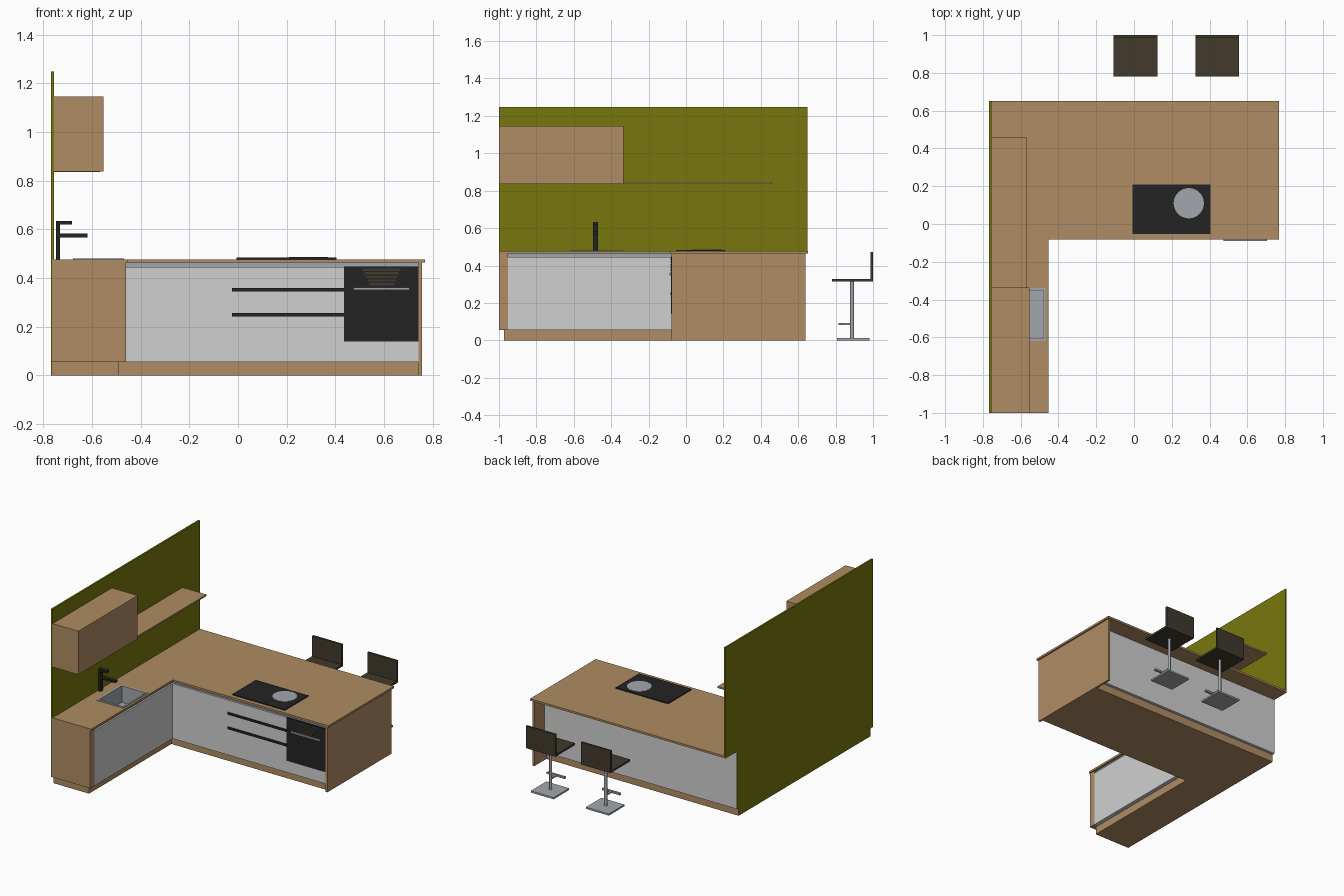
import bpy, bmesh, math

if "Cube" in bpy.data.objects:
    bpy.data.objects.remove(bpy.data.objects["Cube"])


def material(name, r, g, b):
    m = bpy.data.materials.new(name)
    m.diffuse_color = (r, g, b, 1)
    m.use_nodes = True
    m.node_tree.nodes["Principled BSDF"].inputs["Base Color"].default_value = m.diffuse_color
    return m


WOOD = material("wood", 0.43, 0.265, 0.125)
OLIVE = material("olive_wall", 0.19, 0.185, 0.004)
WHITE = material("white_front", 0.63, 0.63, 0.63)
STEEL = material("steel", 0.36, 0.39, 0.42)
BLACK = material("black", 0.017, 0.017, 0.017)
BROWN = material("dark_brown", 0.052, 0.042, 0.025)


def finish(name, bm, mat):
    bmesh.ops.recalc_face_normals(bm, faces=bm.faces[:])
    me = bpy.data.meshes.new(name)
    bm.to_mesh(me)
    bm.free()
    me.materials.append(mat)
    ob = bpy.data.objects.new(name, me)
    bpy.context.scene.collection.objects.link(ob)
    return ob


def prism(name, pts, z0, z1, mat):
    """Vertical extrusion of a plan outline."""
    bm = bmesh.new()
    face = bm.faces.new([bm.verts.new((x, y, z0)) for x, y in pts])
    up = bmesh.ops.extrude_face_region(bm, geom=[face])["geom"]
    bmesh.ops.translate(bm, vec=(0, 0, z1 - z0),
                        verts=[v for v in up if isinstance(v, bmesh.types.BMVert)])
    return finish(name, bm, mat)


def box(name, x0, x1, y0, y1, z0, z1, mat):
    return prism(name, [(x0, y0), (x1, y0), (x1, y1), (x0, y1)], z0, z1, mat)


def ell(name, xr, xi, y0, yi, yb, z0, z1, mat):
    """L-shaped plan: leg along the wall plus peninsula."""
    return prism(name, [(-0.764, y0), (xi, y0), (xi, yi), (xr, yi), (xr, yb), (-0.764, yb)],
                 z0, z1, mat)


# Base units
plinth = ell("plinth", 0.742, -0.488, -0.973, -0.05, 0.505, 0, 0.055, WOOD)
carcass = ell("cabinet_body", 0.742, -0.46, -0.952, -0.075, 0.525, 0.055, 0.445, WHITE)
rail = ell("grip_rail", 0.742, -0.472, -0.952, -0.063, 0.51, 0.445, 0.463, STEEL)
box("back_panel_top", -0.764, 0.742, 0.505, 0.525, 0.445, 0.463, WHITE)
counter = ell("countertop", 0.767, -0.453, -1.0, -0.083, 0.652, 0.463, 0.477, WOOD)
box("peninsula_end_panel", 0.742, 0.756, -0.077, 0.64, 0, 0.463, WOOD)
box("leg_end_panel", -0.764, -0.46, -1.0, -0.952, 0.055, 0.463, WOOD)

# Olive wall, with its narrower part behind the base units
box("wall", -0.767, -0.755, -1.0, 0.65, 0.477, 1.248, OLIVE)
box("wall_edge", -0.767, -0.764, -1.0, 0.65, 0.463, 0.477, OLIVE)
box("wall_lower", -0.767, -0.764, -1.0, 0.525, 0.055, 0.463, OLIVE)
box("wall_foot", -0.767, -0.764, -0.973, 0.505, 0, 0.055, OLIVE)

# Wall cabinet and shelf
box("wall_cabinet", -0.755, -0.553, -1.0, -0.335, 0.837, 1.145, WOOD)
box("shelf", -0.755, -0.567, -0.335, 0.457, 0.835, 0.846, WOOD)

# Sink: opening cut through the worktop, open bowl, rim
SX0, SX1, SY0, SY1 = -0.665, -0.48, -0.605, -0.353
cutter = box("sink_cutter", SX0, SX1, SY0, SY1, 0.36, 0.6, STEEL)
cutter.hide_render = True
cutter.hide_viewport = True
for ob in (counter, rail, carcass):
    mod = ob.modifiers.new("sink_opening", 'BOOLEAN')
    mod.operation = 'DIFFERENCE'
    mod.solver = 'EXACT'
    mod.object = cutter
bowl = box("sink_bowl", SX0 + .001, SX1 - .001, SY0 + .001, SY1 - .001, 0.365, 0.48, STEEL)
bm = bmesh.new()
bm.from_mesh(bowl.data)
bmesh.ops.delete(bm, geom=[f for f in bm.faces if f.normal.z > 0.5], context='FACES_ONLY')
bmesh.ops.reverse_faces(bm, faces=bm.faces[:])
bm.to_mesh(bowl.data)
bm.free()
for i, (x0, x1, y0, y1) in enumerate([
        (SX0 - .013, SX0, SY0 - .015, SY1 + .015), (SX1, SX1 + .012, SY0 - .015, SY1 + .015),
        (SX0, SX1, SY0 - .015, SY0), (SX0, SX1, SY1, SY1 + .015)]):
    box(f"sink_rim_{i}", x0, x1, y0, y1, 0.477, 0.481, STEEL)

# Tap
box("tap_post", -0.747, -0.73, -0.497, -0.471, 0.477, 0.634, BLACK)
box("tap_lever", -0.73, -0.682, -0.497, -0.471, 0.62, 0.634, BLACK)
box("tap_spout", -0.73, -0.617, -0.497, -0.471, 0.567, 0.582, BLACK)


def disc(name, x, y, z0, z1, r, mat, n=40):
    pts = [(x + r * math.cos(2 * math.pi * i / n), y + r * math.sin(2 * math.pi * i / n))
           for i in range(n)]
    return prism(name, pts, z0, z1, mat)


# Hob
box("hob", -0.007, 0.405, -0.053, 0.21, 0.477, 0.484, BLACK)
disc("hob_ring", 0.29, 0.11, 0.484, 0.486, 0.08, STEEL)

# Oven with window view and handle
box("oven_door", 0.435, 0.742, -0.08, -0.07, 0.14, 0.447, BLACK)
box("oven_handle", 0.475, 0.705, -0.089, -0.081, 0.35, 0.362, STEEL)
for i in range(5):
    w = 0.05 + 0.007 * i
    z = 0.37 + 0.015 * i
    box(f"oven_food_{i}", 0.59 - w, 0.59 + w, -0.082, -0.08, z, z + 0.009, BROWN)

# Drawer handles
for i, z in enumerate((0.242, 0.345)):
    box(f"drawer_handle_{i}", -0.025, 0.435, -0.083, -0.075, z, z + 0.015, BLACK)

# Bar stools
for i, x in enumerate((0.008, 0.441)):
    box(f"stool_seat_{i}", x - .116, x + .116, 0.78, 1.0, 0.315, 0.329, BROWN)
    box(f"stool_back_{i}", x - .116, x + .116, 0.986, 1.0, 0.329, 0.473, BROWN)
    disc(f"stool_post_{i}", x, 0.888, 0.012, 0.315, 0.01, STEEL, 16)
    box(f"stool_base_{i}", x - .09, x + .09, 0.808, 0.982, 0, 0.012, STEEL)
    box(f"stool_foot_arm_{i}", x - .008, x + .008, 0.83, 0.88, 0.083, 0.093, STEEL)
    box(f"stool_footrest_{i}", x - .07, x + .07, 0.816, 0.832, 0.081, 0.094, STEEL)
